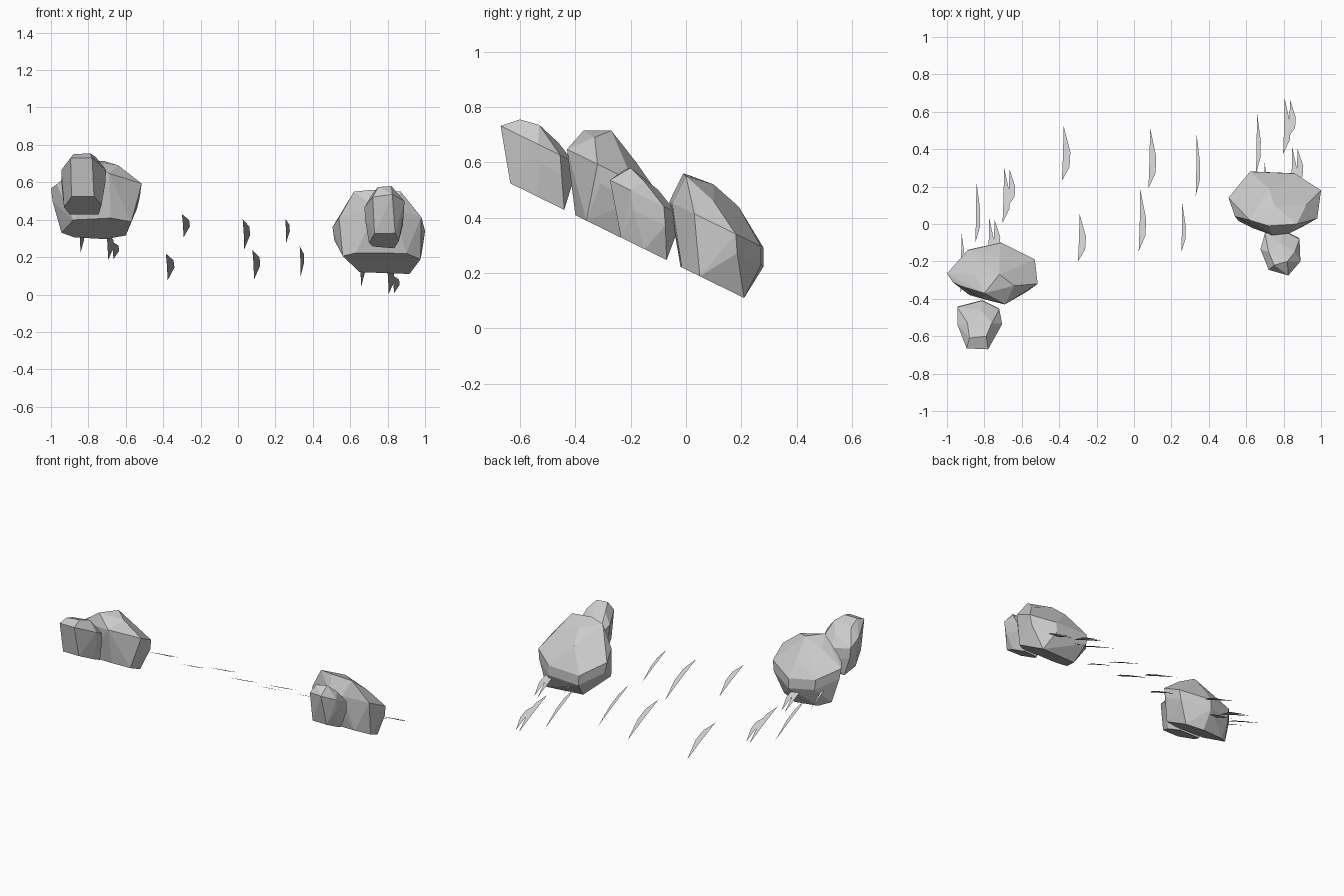
import bpy
import bmesh
from math import radians
from mathutils import Vector

default_cube = bpy.data.objects.get("Cube")
if default_cube:
    bpy.data.objects.remove(default_cube, do_unlink=True)

# One plain grey for stones and grass
grey = bpy.data.materials.new("plain grey")
grey.use_nodes = True
colour = (0.6, 0.6, 0.6, 1)
grey.diffuse_color = colour
grey.node_tree.nodes["Principled BSDF"].inputs["Base Color"].default_value = colour

# Everything sits on a hillside that falls away towards +y
HILL_NORMAL = Vector((0, 0.44, 0.898))
GROUND = 0.298


def on_hill(x, y, offset):
    """Point above (x, y) on the plane parallel to the hillside at this offset."""
    return Vector((x, y, (offset - HILL_NORMAL.y * y) / HILL_NORMAL.z))


def add_object(name, bm):
    mesh = bpy.data.meshes.new(name)
    bm.to_mesh(mesh)
    bm.free()
    mesh.materials.append(grey)
    obj = bpy.data.objects.new(name, mesh)
    bpy.context.collection.objects.link(obj)
    return obj


def add_stone(name, base, girth, crown, girth_offset):
    """Faceted stone: flat base ring, bulging girth and an irregular crown."""
    base_offset = 0.191
    points = [on_hill(x, y, base_offset) for x, y in base]
    wide = [on_hill(x, y, girth_offset) for x, y in girth]
    centre = sum(wide, Vector()) / len(wide)
    # Slightly narrower ring below the girth gives the sides their bend
    for p in wide:
        q = centre + (p - centre) * 0.96
        points.append(on_hill(q.x, q.y + 0.008, girth_offset - 0.06))
    points += wide + [Vector(p) for p in crown]

    bm = bmesh.new()
    for p in points:
        bm.verts.new(p)
    hull = bmesh.ops.convex_hull(bm, input=bm.verts[:])
    loose = [v for v in hull["geom_interior"] + hull["geom_unused"]
             if isinstance(v, bmesh.types.BMVert)]
    bmesh.ops.delete(bm, geom=list(set(loose)), context="VERTS")
    bmesh.ops.dissolve_limit(bm, angle_limit=radians(4),
                             verts=bm.verts[:], edges=bm.edges[:])
    bmesh.ops.recalc_face_normals(bm, faces=bm.faces[:])
    return add_object(name, bm)


def add_blade(name, x, y, width, length):
    """Flat leaf lying on the hillside, rooted at (x, y)."""
    outline = [(0, 0), (0.9, 0.25), (1, 0.52), (0.2, 1), (0.15, 0.5)]
    bm = bmesh.new()
    verts = [bm.verts.new(on_hill(x + u * width, y + v * length, GROUND))
             for u, v in outline]
    bm.faces.new(verts)
    return add_object(name, bm)


# Large stones
add_stone(
    "large_stone_left",
    base=[(.56, .015), (.65, .19), (.917, .21), (.976, .05), (.9, -.015), (.63, -.02)],
    girth=[(.505, .14), (.62, .28), (.86, .27), (1, .18),
           (.98, .03), (.83, -.05), (.74, -.06), (.54, .04)],
    crown=[(.62, .02, .55), (.72, -.01, .56), (.87, 0, .55),
           (.92, .1, .46), (.72, .19, .44), (.75, .1, .52)],
    girth_offset=.385)
add_stone(
    "large_stone_right",
    base=[(-.57, -.36), (-.68, -.4), (-.88, -.38), (-.944, -.24),
          (-.875, -.19), (-.71, -.17), (-.6, -.21)],
    girth=[(-1, -.265), (-.89, -.14), (-.71, -.1), (-.53, -.19),
           (-.515, -.32), (-.69, -.43), (-.81, -.4), (-.97, -.31)],
    crown=[(-.64, -.33, .69), (-.8, -.37, .715), (-.72, -.27, .715),
           (-.85, -.27, .66), (-.72, -.18, .6), (-.93, -.33, .62)],
    girth_offset=.392)

# Small stones leaning against them
add_stone(
    "small_stone_left",
    base=[(.7, -.13), (.72, -.09), (.835, -.07), (.86, -.15), (.84, -.235), (.73, -.23)],
    girth=[(.676, -.135), (.7, -.05), (.795, -.035), (.885, -.08),
           (.89, -.2), (.825, -.275), (.72, -.245)],
    crown=[(.75, -.22, .575), (.82, -.2, .58), (.86, -.15, .53),
           (.78, -.1, .5), (.72, -.15, .54)],
    girth_offset=.36)
add_stone(
    "small_stone_right",
    base=[(-.93, -.52), (-.9, -.44), (-.745, -.44), (-.73, -.54), (-.77, -.635), (-.89, -.635)],
    girth=[(-.945, -.445), (-.81, -.41), (-.72, -.455), (-.705, -.535),
           (-.78, -.67), (-.895, -.665), (-.945, -.535)],
    crown=[(-.88, -.61, .75), (-.79, -.6, .755), (-.76, -.53, .735),
           (-.82, -.46, .67), (-.89, -.53, .72)],
    girth_offset=.362)

# Grass tufts: the same three blades repeated behind each large stone
tuft = [(.652, .27, .026, .33), (.797, .375, .04, .298), (.826, .465, .039, .2)]
tuft_shifts = {"left_back": (0, 0), "left_front": (.04, -.26),
               "right_back": (-1.5, -.37), "right_front": (-1.58, -.64)}
for place, (dx, dy) in tuft_shifts.items():
    for i, (x, y, width, length) in enumerate(tuft):
        add_blade(f"tuft_blade_{place}_{i}", x + dx, y + dy, width, length)

# Single blades scattered between the stones
scattered = [(-.386, .23, .046, .295), (.077, .19, .042, .325), (.33, .15, .024, .33),
             (-.3, -.2, .043, .255), (.025, -.145, .04, .33), (.253, -.15, .024, .26)]
for i, blade in enumerate(scattered):
    add_blade(f"scattered_blade_{i}", *blade)
